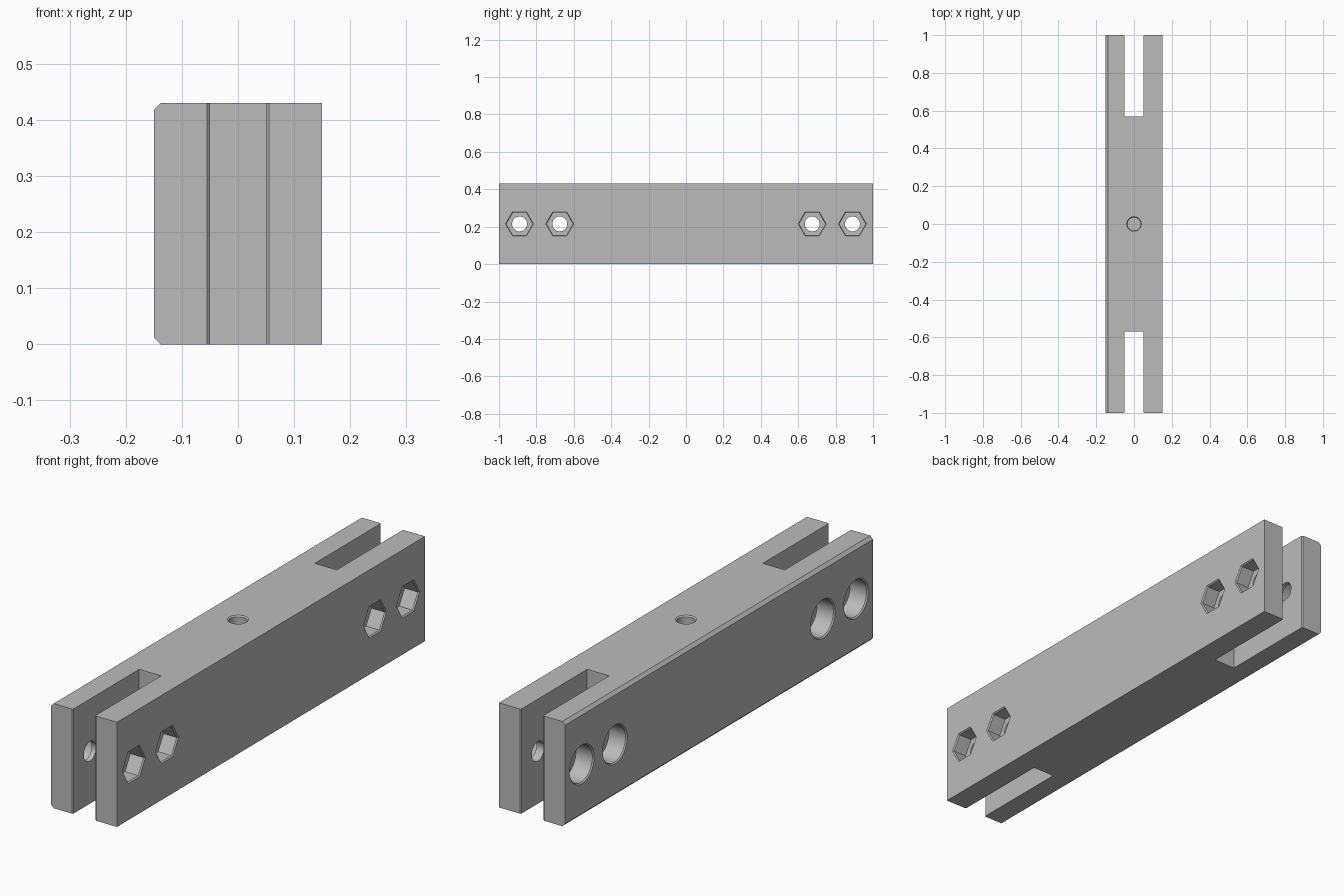
import bpy, bmesh, math
from mathutils import Matrix, Vector

if "Cube" in bpy.data.objects:
    bpy.data.objects.remove(bpy.data.objects["Cube"])

W, H = 0.15, 0.43          # half width, height
MID = H / 2
LIP = 0.005                # small edge break on openings

steel = bpy.data.materials.new("Grey steel")
steel.use_nodes = True
GREY = (0.5, 0.5, 0.5, 1)
steel.diffuse_color = GREY
steel.node_tree.nodes["Principled BSDF"].inputs["Base Color"].default_value = GREY


def loft(name, rings):
    """Closed solid skinned through equal-length rings of points."""
    bm = bmesh.new()
    loops = [[bm.verts.new(p) for p in ring] for ring in rings]
    n = len(loops[0])
    for a, b in zip(loops, loops[1:]):
        for i in range(n):
            j = (i + 1) % n
            bm.faces.new((a[i], a[j], b[j], b[i]))
    bm.faces.new(loops[0])
    bm.faces.new(loops[-1])
    bmesh.ops.recalc_face_normals(bm, faces=bm.faces)
    mesh = bpy.data.meshes.new(name)
    bm.to_mesh(mesh)
    bm.free()
    obj = bpy.data.objects.new(name, mesh)
    bpy.context.collection.objects.link(obj)
    mesh.materials.append(steel)
    return obj


def plug(name, sides, profile, origin, direction):
    """Turned cutter; profile holds (radius, distance along direction)."""
    turn = Vector((0, 0, 1)).rotation_difference(Vector(direction)).to_matrix().to_4x4()
    place = Matrix.Translation(origin) @ turn
    phase = math.pi / 2 if sides == 6 else 0
    angles = [phase + math.tau * i / sides for i in range(sides)]
    return loft(name, [[place @ Vector((r * math.cos(a), r * math.sin(a), d))
                        for a in angles] for r, d in profile])


def flared(r, depth):
    """Pocket profile with a bevelled mouth, starting just outside the face."""
    return [(r + 2 * LIP, -LIP), (r, LIP), (r, depth)]


# Bar with bevelled long edges on one side
C = 0.0125
section = [(W, 0), (W, H), (C - W, H), (-W, H - C), (-W, C), (C - W, 0)]
bar = loft("clamp_bar", [[(x, y, z) for x, z in section] for y in (-1, 1)])

cutters = []
for s in (-1, 1):
    # Open slot at each end
    outline = [(-0.05, 0.57), (0.05, 0.57), (0.05, 1 - LIP), (0.06, 1 + LIP),
               (-0.06, 1 + LIP), (-0.05, 1 - LIP)]
    cutters.append(loft("slot_cutter", [[(x, s * y, z) for x, y in outline]
                                        for z in (-0.1, H + 0.1)]))
    # Bolt holes with nut pockets on one face and round head recesses on the other
    for y in (0.675, 0.89):
        cutters += [
            plug("bore_cutter", 48, [(0.04, -0.2), (0.04, 0.2)], (0, s * y, MID), (1, 0, 0)),
            plug("nut_cutter", 6, flared(0.07, 0.065), (W, s * y, MID), (-1, 0, 0)),
            plug("head_cutter", 48, flared(0.075, 0.08), (-W, s * y, MID), (1, 0, 0)),
        ]

# Blind hole in the top face
cutters.append(plug("top_hole_cutter", 48, flared(0.034, 0.2), (0, 0, H), (0, 0, -1)))

bpy.context.view_layer.objects.active = bar
for cutter in cutters:
    cutter.hide_render = True
    mod = bar.modifiers.new("cut", "BOOLEAN")
    mod.operation = "DIFFERENCE"
    mod.solver = "EXACT"
    mod.object = cutter
    bpy.ops.object.modifier_apply(modifier=mod.name)
    bpy.data.objects.remove(cutter)

# Smooth bores, crisp edges
bpy.ops.object.select_all(action="DESELECT")
bar.select_set(True)
bpy.ops.object.shade_smooth_by_angle(angle=math.radians(25))
